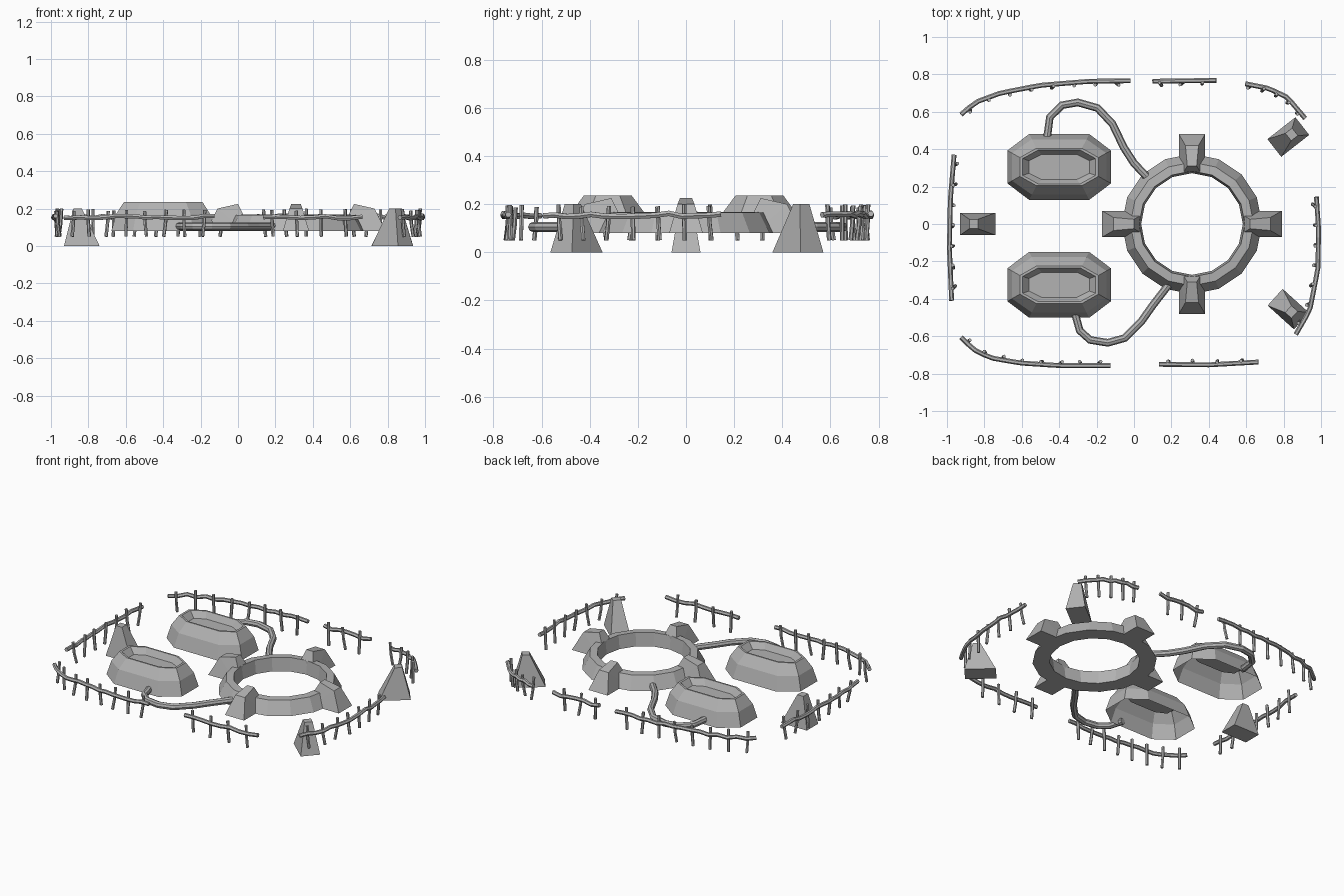
import bpy, bmesh, math, random
from mathutils import Vector, Matrix

random.seed(4)
cube = bpy.data.objects.get("Cube")
if cube:
    bpy.data.objects.remove(cube, do_unlink=True)

stone = bpy.data.materials.new("grey_stone")
stone.use_nodes = True
GREY = (0.45, 0.45, 0.45, 1)
stone.diffuse_color = GREY
stone.node_tree.nodes["Principled BSDF"].inputs["Base Color"].default_value = GREY


def finish(name, bm):
    mesh = bpy.data.meshes.new(name)
    bm.to_mesh(mesh)
    bm.free()
    mesh.materials.append(stone)
    obj = bpy.data.objects.new(name, mesh)
    bpy.context.collection.objects.link(obj)
    return obj


def loft(bm, rings, close=False):
    """Bridge successive rings of points; returns the vertex rings."""
    loops = [[bm.verts.new(p) for p in ring] for ring in rings]
    pairs = list(zip(loops, loops[1:]))
    if close:
        pairs.append((loops[-1], loops[0]))
    for a, b in pairs:
        n = len(a)
        for i in range(n):
            j = (i + 1) % n
            bm.faces.new((a[i], a[j], b[j], b[i]))
    return loops


def hull(name, points, matrix):
    bm = bmesh.new()
    for p in points:
        bm.verts.new(p)
    bmesh.ops.convex_hull(bm, input=bm.verts)
    bmesh.ops.dissolve_limit(bm, angle_limit=0.01, verts=bm.verts, edges=bm.edges)
    bmesh.ops.transform(bm, matrix=matrix, verts=bm.verts)
    bmesh.ops.recalc_face_normals(bm, faces=bm.faces)
    return finish(name, bm)


def tube(name, points, radius, resolution=1):
    curve = bpy.data.curves.new(name, "CURVE")
    curve.dimensions = "3D"
    curve.bevel_depth = radius
    curve.bevel_resolution = resolution
    curve.use_fill_caps = True
    spline = curve.splines.new("POLY")
    spline.use_smooth = False
    spline.points.add(len(points) - 1)
    for sp, p in zip(spline.points, points):
        sp.co = (*p, 1)
    curve.materials.append(stone)
    obj = bpy.data.objects.new(name, curve)
    bpy.context.collection.objects.link(obj)
    bpy.ops.object.select_all(action="DESELECT")
    obj.select_set(True)
    bpy.context.view_layer.objects.active = obj
    bpy.ops.object.convert(target="MESH")
    return obj


def mirrored_widths(profile):
    """(distance, height, half width) into points on both sides."""
    return [(d, s * w, z) for d, z, w in profile for s in (-1, 1)]


# Round basin wall
CENTRE = Vector((0.31, 0, 0))
bm = bmesh.new()
wall = [(0.375, 0.08), (0.33, 0.165), (0.283, 0.168), (0.272, 0.08)]
loft(bm, [[(CENTRE.x + r * math.cos(i * math.pi / 8), r * math.sin(i * math.pi / 8), z)
           for i in range(16)] for r, z in wall], close=True)
bmesh.ops.recalc_face_normals(bm, faces=bm.faces)
finish("basin_wall", bm)

# Four buttresses round the basin
buttress = mirrored_widths([(0.28, 0.08, 0.07), (0.48, 0.08, 0.07), (0.42, 0.2, 0.035),
                            (0.31, 0.225, 0.025), (0.28, 0.165, 0.043)])
for i in range(4):
    hull(f"buttress_{i + 1}", buttress,
         Matrix.Translation(CENTRE) @ Matrix.Rotation(i * math.pi / 2, 4, "Z"))

# Three standing stones, steep on the outer side
block = mirrored_widths([(-0.095, 0, 0.06), (0.095, 0, 0.06),
                         (0.045, 0.2, 0.025), (0.0, 0.2, 0.025)])
for name, x, y, angle in (("left_stone", -0.835, 0, 180),
                          ("back_stone", 0.825, 0.465, 38),
                          ("front_stone", 0.825, -0.455, -42)):
    hull(name, block, Matrix.Translation((x, y, 0)) @ Matrix.Rotation(math.radians(angle), 4, "Z"))


# Two long eight-sided ponds
def octagon(cx, cy, hx, hy, z):
    ix, iy = hx * 0.58, hy * 0.5
    return [(cx + x, cy + y, z) for x, y in
            ((hx, -iy), (hx, iy), (ix, hy), (-ix, hy),
             (-hx, iy), (-hx, -iy), (-ix, -hy), (ix, -hy))]


tiers = [(0.277, 0.176, 0.08), (0.252, 0.148, 0.17), (0.21, 0.1, 0.235),
         (0.195, 0.09, 0.235), (0.162, 0.067, 0.195)]
for name, y in (("back_pond", 0.305), ("front_pond", -0.325)):
    bm = bmesh.new()
    loops = loft(bm, [octagon(-0.4, y, *t) for t in tiers])
    bm.faces.new(loops[-1])
    finish(name, bm)

# Pipes from the ponds to the basin
back_path = [(-0.465, 0.46), (-0.45, 0.57), (-0.385, 0.635), (-0.3, 0.65), (-0.195, 0.62),
             (-0.115, 0.535), (-0.055, 0.41), (0.0, 0.325), (0.075, 0.245)]
front_path = [(-0.315, -0.48), (-0.29, -0.57), (-0.235, -0.62), (-0.14, -0.635),
              (-0.05, -0.61), (0.04, -0.52), (0.1, -0.435), (0.185, -0.325)]
for name, path in (("back_pipe", back_path), ("front_pipe", front_path)):
    tube(name, [(x, y, 0.105) for x, y in path], 0.021, 2)


# Fence: wavy rails with leaning posts on the inner side
def along(path, t):
    lengths = [(b - a).length for a, b in zip(path, path[1:])]
    d = t * sum(lengths)
    for a, b, n in zip(path, path[1:], lengths):
        if d <= n:
            return a.lerp(b, d / n)
        d -= n
    return path[-1]


def fence(name, points, posts):
    path = [Vector((x, y, 0.155)) for x, y in points]
    steps = 2 * posts
    rail = [along(path, i / steps) + Vector((0, 0, random.uniform(-0.007, 0.007)))
            for i in range(steps + 1)]
    tube(name + "_rail", rail, 0.013)
    for i in range(posts):
        p = along(path, (i + 0.4) / posts)
        inward = Vector((-p.x, -p.y, 0)).normalized() * 0.016
        lean = Vector((random.uniform(-1, 1), random.uniform(-1, 1), 0)) * 0.008
        foot, head = p + inward - lean, p + inward + lean
        foot.z, head.z = 0.05, random.uniform(0.185, 0.2)
        middle = foot.lerp(head, 0.5) + lean * 0.4
        tube(f"{name}_post_{i + 1}", [foot, middle, head], 0.0095)


fence("front_left_fence", [(-0.925, -0.605), (-0.86, -0.67), (-0.77, -0.715), (-0.61, -0.743),
                           (-0.4, -0.757), (-0.125, -0.757)], 8)
fence("front_right_fence", [(0.135, -0.75), (0.4, -0.753), (0.665, -0.738)], 4)
fence("left_fence", [(-0.962, 0.37), (-0.982, 0.13), (-0.987, -0.13), (-0.975, -0.41)], 7)
fence("right_fence", [(0.975, 0.145), (0.987, -0.03), (0.983, -0.24),
                      (0.94, -0.46), (0.865, -0.59)], 7)
fence("back_right_fence", [(0.595, 0.75), (0.72, 0.725), (0.82, 0.677), (0.915, 0.565)], 5)
fence("back_middle_fence", [(0.1, 0.763), (0.44, 0.768)], 3)
fence("back_left_fence", [(-0.925, 0.585), (-0.85, 0.65), (-0.715, 0.7), (-0.505, 0.741),
                          (-0.24, 0.763), (-0.02, 0.766)], 8)
